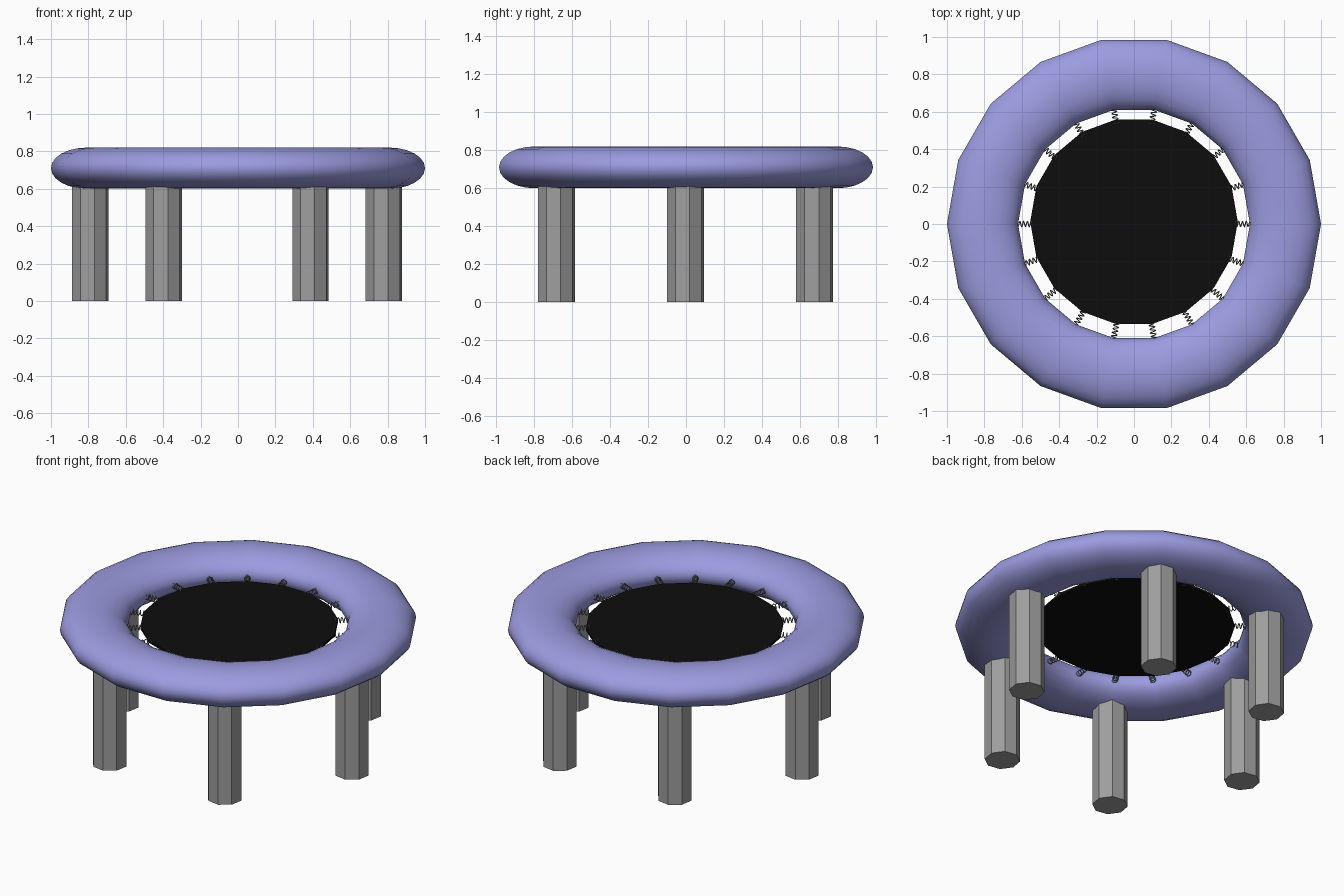
import bpy, bmesh, math
from mathutils import Vector

if "Cube" in bpy.data.objects:
    bpy.data.objects.remove(bpy.data.objects["Cube"])

SIDES = 18


def material(name, rgb):
    m = bpy.data.materials.new(name)
    m.diffuse_color = (*rgb, 1)
    m.use_nodes = True
    m.node_tree.nodes["Principled BSDF"].inputs["Base Color"].default_value = m.diffuse_color
    return m


pad_blue = material("periwinkle padding", (0.33, 0.33, 0.75))
leg_grey = material("leg grey", (0.34, 0.34, 0.34))
spring_grey = material("spring grey", (0.22, 0.22, 0.22))
mat_black = material("mat black", (0.004, 0.004, 0.004))


def finish(bm, name, mat, smooth=False):
    bmesh.ops.recalc_face_normals(bm, faces=bm.faces)
    me = bpy.data.meshes.new(name)
    for f in bm.faces:
        f.smooth = smooth
    bm.to_mesh(me)
    bm.free()
    me.materials.append(mat)
    ob = bpy.data.objects.new(name, me)
    bpy.context.collection.objects.link(ob)
    return ob


def prism(name, sides, radius, z0, z1, centre, mat, turn=0.0):
    bm = bmesh.new()
    bmesh.ops.create_cone(bm, cap_ends=True, segments=sides, radius1=radius,
                          radius2=radius, depth=z1 - z0)
    # put a corner on the +x axis, then turn by the given angle
    first = min(bm.verts, key=lambda v: abs(math.atan2(v.co.y, v.co.x)))
    a = turn - math.atan2(first.co.y, first.co.x)
    c, s = math.cos(a), math.sin(a)
    for v in bm.verts:
        x, y, z = v.co
        v.co = (x * c - y * s + centre[0], x * s + y * c + centre[1],
                z + (z0 + z1) / 2)
    return finish(bm, name, mat)


def loft(bm, rings, close):
    # bridge successive closed rings of vertices
    n = len(rings)
    for i in range(n if close else n - 1):
        a, b = rings[i], rings[(i + 1) % n]
        k = len(a)
        for j in range(k):
            bm.faces.new((a[j], a[(j + 1) % k], b[(j + 1) % k], b[j]))


# Padded rim: flattened ring with an oval section
bm = bmesh.new()
rings = []
for i in range(SIDES):
    a = 2 * math.pi * i / SIDES
    ring = []
    for j in range(24):
        t = 2 * math.pi * j / 24
        r = 0.81 + 0.19 * math.cos(t)
        ring.append(bm.verts.new((r * math.cos(a), r * math.sin(a),
                                  0.71 + 0.11 * math.sin(t))))
    rings.append(ring)
loft(bm, rings, True)
finish(bm, "padded_rim", pad_blue, True)

# Jumping mat
prism("jumping_mat", SIDES, 0.555, 0.695, 0.71, (0, 0.012), mat_black)

# Six octagonal legs
for i in range(6):
    a = math.pi * i / 3
    prism(f"leg_{i + 1}", 8, 0.1, 0, 0.64,
          (0.785 * math.cos(a) - 0.005, 0.785 * math.sin(a) - 0.003),
          leg_grey, math.radians(13))

# Coil springs between mat and rim
bm = bmesh.new()
TURNS, STEPS, COIL, WIRE = 5, 10, 0.015, 0.003
for i in range(SIDES):
    a = 2 * math.pi * i / SIDES
    out = Vector((math.cos(a), math.sin(a), 0))
    side = Vector((-math.sin(a), math.cos(a), 0))
    up = Vector((0, 0, 1))
    rings = []
    for k in range(TURNS * STEPS + 1):
        t = 2 * math.pi * k / STEPS
        rad = side * math.cos(t) + up * math.sin(t)
        p = out * (0.54 + 0.1 * k / (TURNS * STEPS)) + rad * COIL + up * 0.708
        rings.append([bm.verts.new(p + WIRE * (rad * math.cos(w) + out * math.sin(w)))
                      for w in (math.pi * q / 2 for q in range(4))])
    loft(bm, rings, False)
    bm.faces.new(rings[0])
    bm.faces.new(rings[-1])
finish(bm, "springs", spring_grey)
